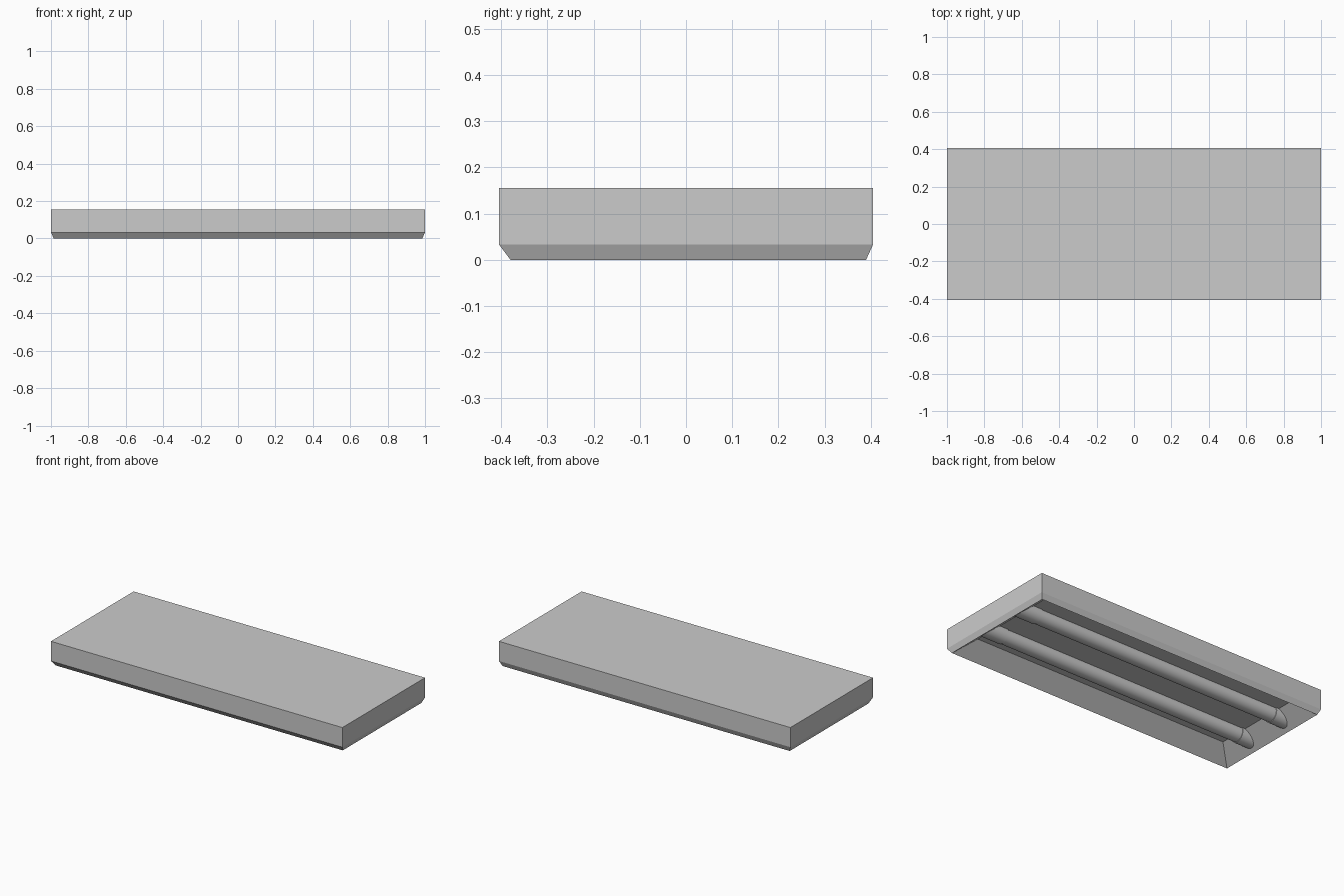
import bpy, bmesh
from math import radians

if "Cube" in bpy.data.objects:
    bpy.data.objects.remove(bpy.data.objects["Cube"])


# Housing: stacked rectangles lofted from the inner ceiling, down to the rim, up to the top
def loft(name, rings):
    bm = bmesh.new()
    loops = [[bm.verts.new(p) for p in
              ((-x, y0, z), (x, y0, z), (x, y1, z), (-x, y1, z))]
             for x, y0, y1, z in rings]
    for a, b in zip(loops, loops[1:]):
        for i in range(4):
            j = (i + 1) % 4
            bm.faces.new((a[i], a[j], b[j], b[i]))
    bm.faces.new(loops[0])
    bm.faces.new(loops[-1])
    bmesh.ops.recalc_face_normals(bm, faces=bm.faces)
    me = bpy.data.meshes.new(name)
    bm.to_mesh(me)
    bm.free()
    ob = bpy.data.objects.new(name, me)
    bpy.context.collection.objects.link(ob)


loft("housing", [
    (0.878, -0.287, 0.292, 0.087),
    (0.985, -0.38, 0.39, 0.0),
    (1.0, -0.405, 0.405, 0.033),
    (1.0, -0.405, 0.405, 0.155),
])


# Round bars along x; sockets run into the slanted end reflectors
def bar(name, x0, x1, y, r):
    bpy.ops.mesh.primitive_cylinder_add(
        vertices=32, radius=r, depth=x1 - x0,
        location=((x0 + x1) / 2, y, 0.067), rotation=(0, radians(90), 0))
    ob = bpy.context.object
    ob.name = name
    bpy.ops.object.shade_smooth_by_angle(angle=radians(35))


for side, y in (("front", -0.144), ("back", 0.144)):
    bar(side + "_tube", -0.86, 0.82, y, 0.046)
    bar(side + "_left_socket", -0.965, -0.86, y, 0.05)
    bar(side + "_right_socket", 0.82, 0.965, y, 0.05)
